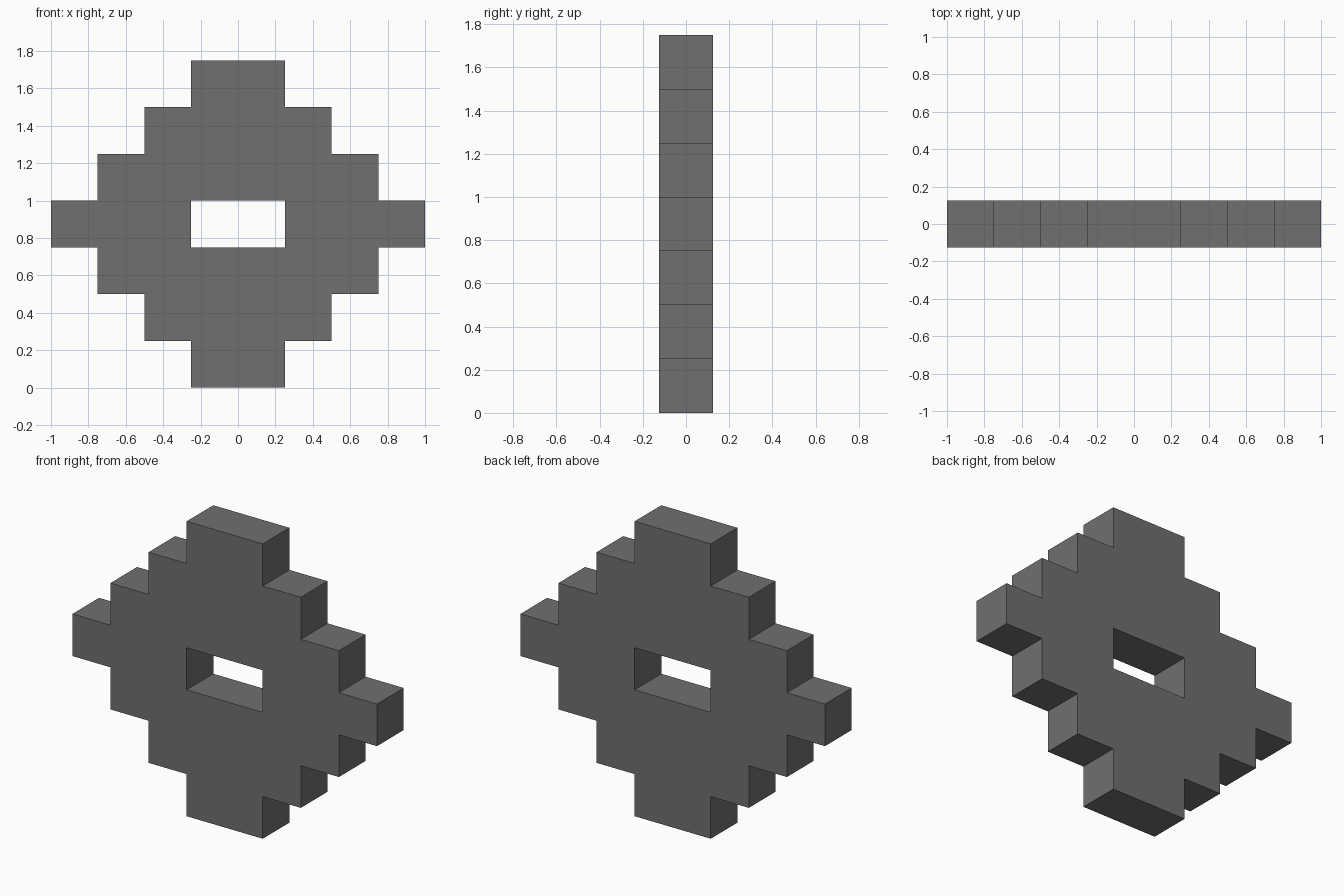
import bpy
import bmesh

if "Cube" in bpy.data.objects:
    bpy.data.objects.remove(bpy.data.objects["Cube"])

CELL = 0.25
HALF_WIDTHS = [1, 2, 3, 4, 3, 2, 1]   # half width of each row in cells, bottom to top
MIDDLE = 3                            # row with the window

# Stepped diamond sheet made of square cells, with the central window left open
bm = bmesh.new()
for row, half in enumerate(HALF_WIDTHS):
    for col in range(-half, half):
        if row == MIDDLE and col in (-1, 0):
            continue
        corners = [(col, row), (col + 1, row), (col + 1, row + 1), (col, row + 1)]
        bm.faces.new([bm.verts.new((x * CELL, 0, z * CELL)) for x, z in corners])
bmesh.ops.remove_doubles(bm, verts=bm.verts[:], dist=0.001)
mesh = bpy.data.meshes.new("stepped_diamond")
bm.to_mesh(mesh)
bm.free()

# Dark grey plate
grey = bpy.data.materials.new("dark grey")
grey.diffuse_color = (0.162, 0.162, 0.162, 1)
grey.use_nodes = True
grey.node_tree.nodes["Principled BSDF"].inputs["Base Color"].default_value = grey.diffuse_color
mesh.materials.append(grey)
plate = bpy.data.objects.new("stepped_diamond", mesh)
bpy.context.collection.objects.link(plate)

# Thickness, centred on y = 0
solid = plate.modifiers.new("thickness", 'SOLIDIFY')
solid.thickness = CELL
solid.offset = 0
